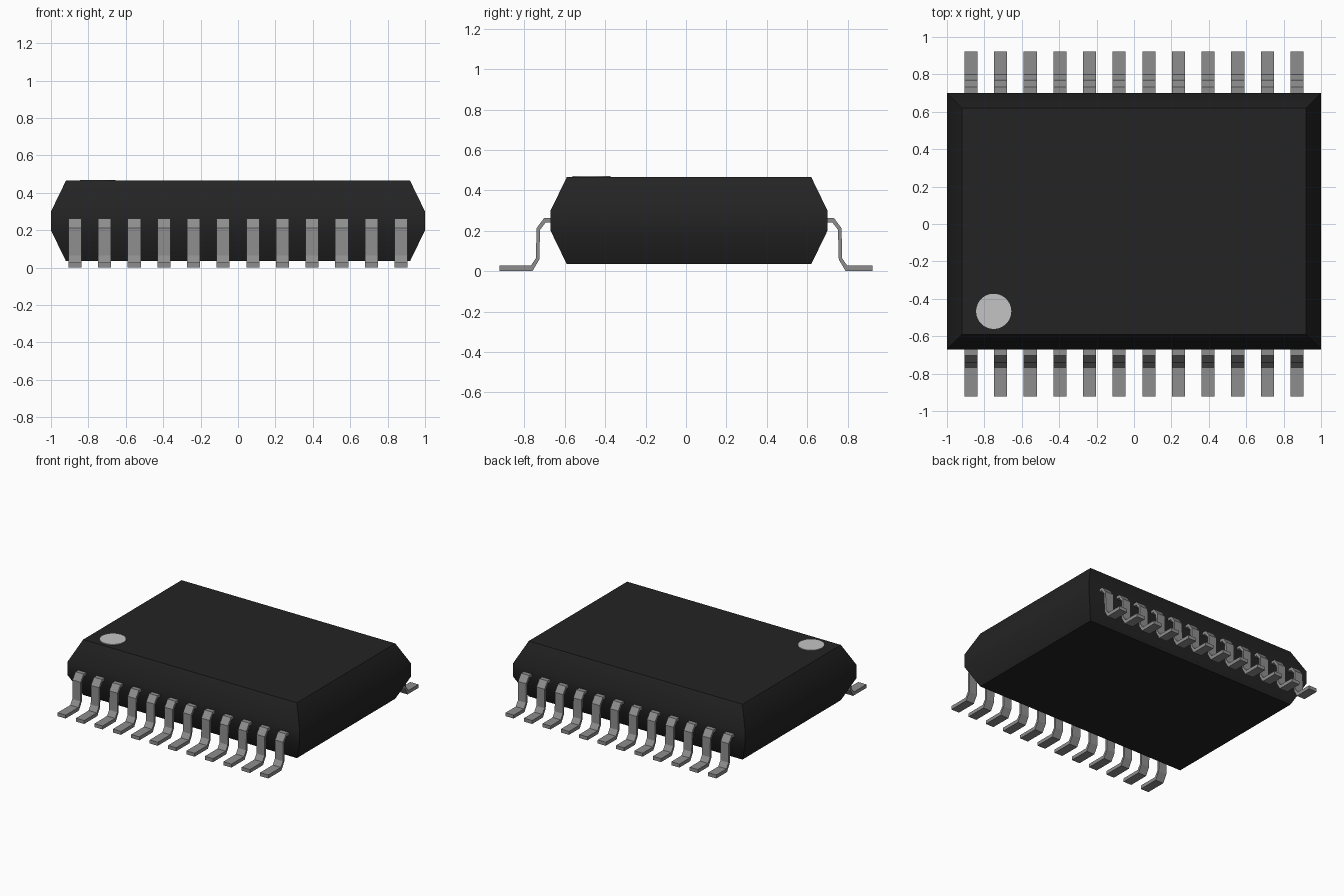
import bpy, bmesh, math

cube = bpy.data.objects.get("Cube")
if cube:
    bpy.data.objects.remove(cube, do_unlink=True)

MID_Y = 0.015      # centre line of the package
LEADS = 12
PITCH = 0.1585
LEAD_W = 0.07


def material(name, rgb):
    m = bpy.data.materials.new(name)
    m.use_nodes = True
    m.diffuse_color = (*rgb, 1)
    m.node_tree.nodes["Principled BSDF"].inputs["Base Color"].default_value = (*rgb, 1)
    return m


def mesh_object(name, bm, mat):
    bmesh.ops.recalc_face_normals(bm, faces=bm.faces)
    me = bpy.data.meshes.new(name)
    bm.to_mesh(me)
    bm.free()
    me.materials.append(mat)
    ob = bpy.data.objects.new(name, me)
    bpy.context.collection.objects.link(ob)
    return ob


black = material("black plastic", (0.017, 0.017, 0.017))
metal = material("grey metal", (0.27, 0.27, 0.27))
pale = material("pale grey mark", (0.55, 0.55, 0.55))

# Body: four stacked rectangles, tapering above and below the waist
bm = bmesh.new()
rings = []
for z, hx, hy in [(0.035, 0.92, 0.605), (0.2, 1, 0.685), (0.3, 1, 0.685), (0.465, 0.92, 0.605)]:
    rings.append([bm.verts.new((sx * hx, MID_Y + sy * hy, z))
                  for sx, sy in [(-1, -1), (1, -1), (1, 1), (-1, 1)]])
for low, high in zip(rings, rings[1:]):
    for i in range(4):
        j = (i + 1) % 4
        bm.faces.new((low[i], low[j], high[j], high[i]))
bm.faces.new(rings[0][::-1])
bm.faces.new(rings[-1])
body = mesh_object("body", bm, black)
bpy.context.view_layer.objects.active = body
body.select_set(True)
bpy.ops.object.shade_smooth_by_angle(angle=math.radians(30))
body.select_set(False)

# Round corner mark: a thin disc on the top face
bm = bmesh.new()
bmesh.ops.create_cone(bm, cap_ends=True, segments=48, radius1=0.094, radius2=0.094, depth=0.008)
mark = mesh_object("corner_mark", bm, pale)
mark.location = (-0.75, -0.467, 0.466)


# Leads: bent strip profile, distance from the centre line and height
def lead_profile(tip):
    return [(0.64, 0.24), (0.64, 0.262), (0.718, 0.262), (0.755, 0.212),
            (0.757, 0.065), (0.783, 0.027), (tip, 0.027), (tip, 0.0),
            (0.775, 0.0), (0.741, 0.058), (0.737, 0.205), (0.71, 0.24)]


for side, sign in (("front", -1), ("back", 1)):
    bm = bmesh.new()
    profile = lead_profile(0.923 - sign * MID_Y)
    face = bm.faces.new([bm.verts.new((-LEAD_W / 2, MID_Y + sign * u, z)) for u, z in profile])
    ext = bmesh.ops.extrude_face_region(bm, geom=[face], use_keep_orig=True)
    bmesh.ops.translate(bm, vec=(LEAD_W, 0, 0),
                        verts=[v for v in ext["geom"] if isinstance(v, bmesh.types.BMVert)])
    first = mesh_object(f"{side}_lead_1", bm, metal)
    for i in range(LEADS):
        lead = first
        if i:
            lead = bpy.data.objects.new(f"{side}_lead_{i + 1}", first.data)
            bpy.context.collection.objects.link(lead)
        lead.location.x = (i - (LEADS - 1) / 2) * PITCH
